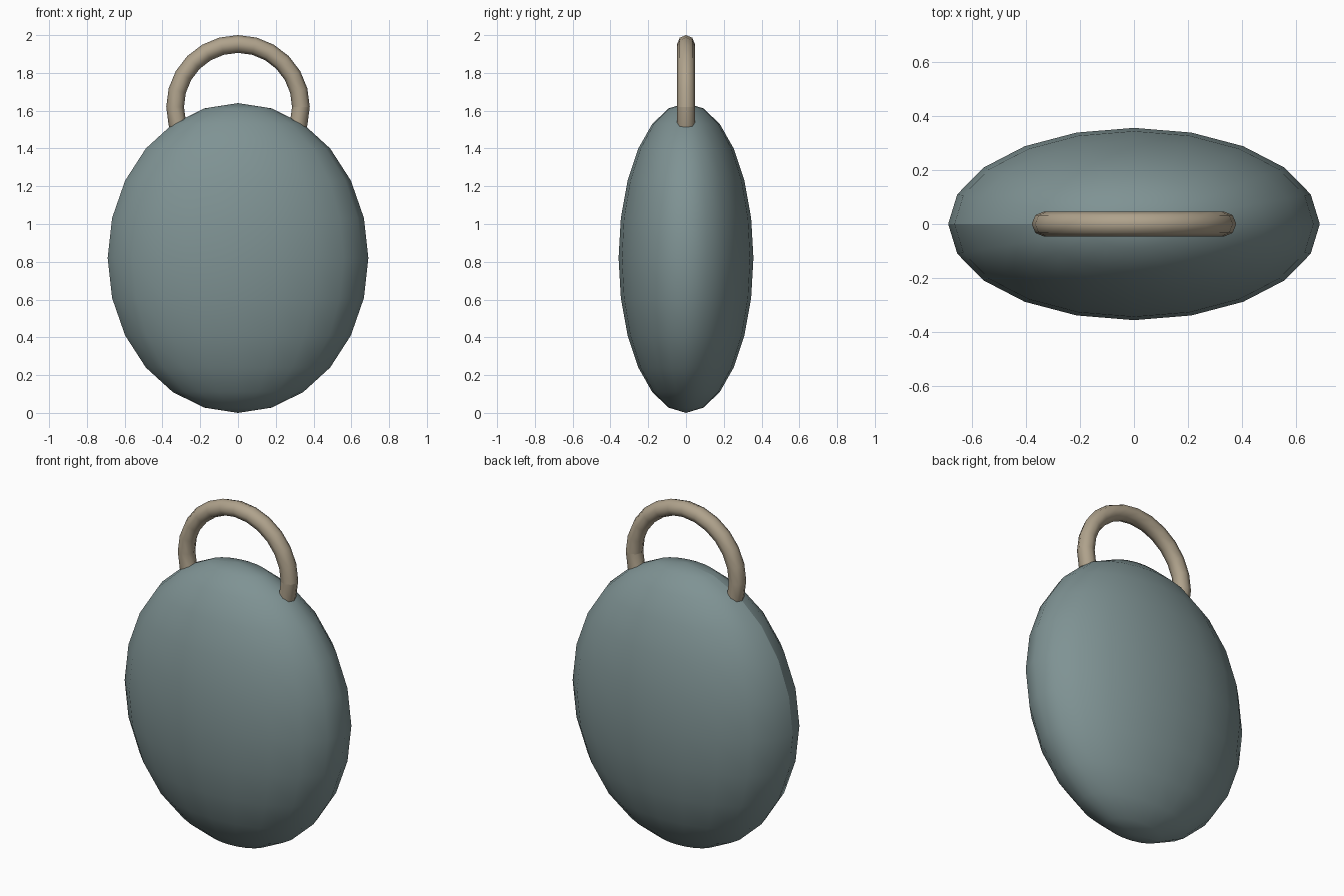
import bpy
from math import radians

cube = bpy.data.objects.get("Cube")
if cube:
    bpy.data.objects.remove(cube, do_unlink=True)


def make_material(name, rgb):
    mat = bpy.data.materials.new(name)
    mat.use_nodes = True
    mat.diffuse_color = (*rgb, 1)
    mat.node_tree.nodes["Principled BSDF"].inputs["Base Color"].default_value = (*rgb, 1)
    return mat


def finish(name, mat, is_seam):
    """Name, bake the transform, colour and smooth the active part, keeping its seam sharp."""
    obj = bpy.context.object
    obj.name = obj.data.name = name
    bpy.ops.object.transform_apply(location=True, rotation=True, scale=True)
    bpy.ops.object.shade_smooth()
    obj.data.materials.append(mat)
    verts = obj.data.vertices
    for edge in obj.data.edges:
        if all(is_seam(verts[i].co) for i in edge.vertices):
            edge.use_edge_sharp = True
    return obj


body_color = make_material("grey teal", (0.212, 0.29, 0.294))
ring_color = make_material("warm beige", (0.43, 0.362, 0.262))

# Flattened egg-shaped body, with a seam down its right edge
bpy.ops.mesh.primitive_uv_sphere_add(segments=20, ring_count=12, radius=1, location=(0, 0, 0.82))
bpy.context.object.scale = (0.69, 0.357, 0.82)
finish("body", body_color, lambda p: abs(p.y) < 0.001 and p.x < 0.001)

# Upright ring handle, its lower half sunk in the body
ring_height = 1.62
bpy.ops.mesh.primitive_torus_add(major_segments=24, minor_segments=8,
                                 major_radius=0.333, minor_radius=0.047,
                                 location=(0, 0, ring_height),
                                 rotation=(radians(90), 0, 0))
finish("ring_handle", ring_color, lambda p: abs(p.z - ring_height) < 0.001 and p.x > 0)
